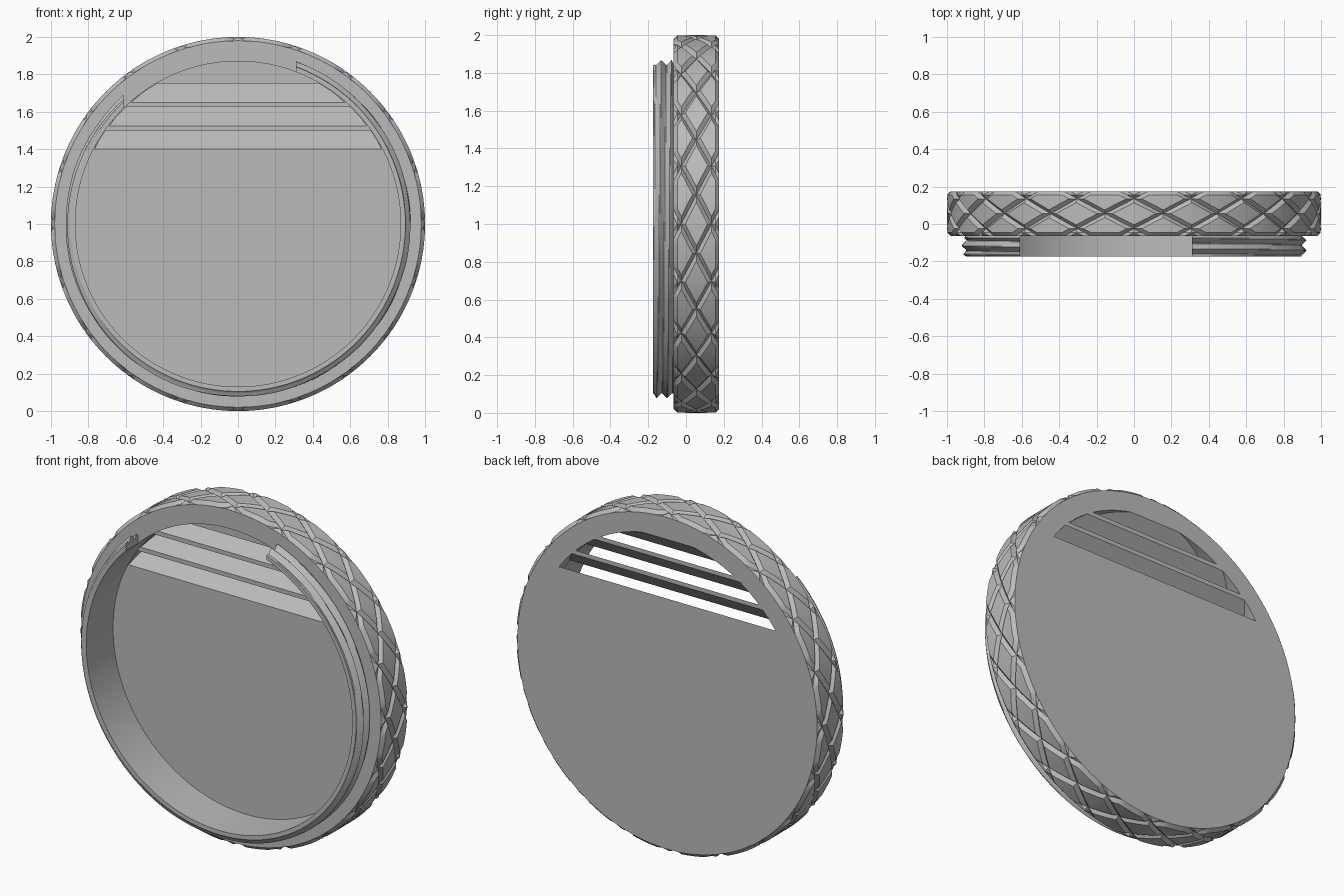
import bpy, bmesh, math
from mathutils import Vector

if "Cube" in bpy.data.objects:
    bpy.data.objects.remove(bpy.data.objects["Cube"], do_unlink=True)

# Main dimensions along the cap's axis (y) and radii
RIM, FRONT, FLOOR, BACK = -0.175, -0.065, 0.075, 0.175
BORE, EDGE, OUTER, CHAMFER = 0.87, 0.98, 1.0, 0.02
MID, HALF = (FRONT + BACK) / 2, (BACK - FRONT) / 2
SEGMENTS = 160

grey = bpy.data.materials.new("plain grey")
grey.use_nodes = True
grey.diffuse_color = (0.5, 0.5, 0.5, 1)
grey.node_tree.nodes["Principled BSDF"].inputs["Base Color"].default_value = (0.5, 0.5, 0.5, 1)


def polar(r, angle, y):
    """Point around the cap axis; angle 0 is the top."""
    return Vector((r * math.sin(angle), y, 1 + r * math.cos(angle)))


def finish(name, bm, recalc=True):
    if recalc:
        bmesh.ops.recalc_face_normals(bm, faces=bm.faces[:])
    mesh = bpy.data.meshes.new(name)
    bm.to_mesh(mesh)
    bm.free()
    obj = bpy.data.objects.new(name, mesh)
    bpy.context.collection.objects.link(obj)
    mesh.materials.append(grey)
    return obj


def revolve(name, section, closed):
    """Sweep section(angle) -> [(r, y)] round the axis; open sections get flat caps."""
    bm = bmesh.new()
    rings = []
    for i in range(SEGMENTS):
        a = math.tau * i / SEGMENTS
        rings.append([bm.verts.new(polar(r, a, y)) for r, y in section(a)])
    n = len(rings[0])
    for i, ring in enumerate(rings):
        nxt = rings[(i + 1) % SEGMENTS]
        for j in range(n if closed else n - 1):
            k = (j + 1) % n
            bm.faces.new((ring[j], ring[k], nxt[k], nxt[j]))
    if not closed:
        bm.faces.new([ring[0] for ring in rings])
        bm.faces.new([ring[-1] for ring in rings])
    return finish(name, bm)


def prism(name, outline, x0, x1):
    """Extrude a (y, z) outline along x."""
    bm = bmesh.new()
    face = bm.faces.new([bm.verts.new((x0, y, z)) for y, z in outline])
    grown = bmesh.ops.extrude_face_region(bm, geom=[face])["geom"]
    verts = [g for g in grown if isinstance(g, bmesh.types.BMVert)]
    bmesh.ops.translate(bm, verts=verts, vec=(x1 - x0, 0, 0))
    return finish(name, bm)


def boolean(obj, cutter, operation):
    cutter.hide_render = True
    mod = obj.modifiers.new("cut", "BOOLEAN")
    mod.operation, mod.object, mod.solver = operation, cutter, "EXACT"
    bpy.context.view_layer.objects.active = obj
    bpy.ops.object.modifier_apply(modifier=mod.name)


def smooth(obj):
    bpy.ops.object.select_all(action="DESELECT")
    obj.select_set(True)
    bpy.context.view_layer.objects.active = obj
    bpy.ops.object.shade_smooth_by_angle(angle=math.radians(25))


# Cap body: bored front with a solid back plate
body = revolve("cap_body", lambda a: [
    (BORE, FLOOR), (BORE, FRONT), (EDGE, FRONT), (0.96, FRONT + 0.03),
    (0.96, BACK - 0.03), (EDGE, BACK)], False)

# Three slanted vents, rising to the back and trimmed to the bore
for z in (1.40, 1.525, 1.65):
    lo, hi = FLOOR - 0.01, BACK + 0.01
    vent = prism("vent_cutter", [(lo, z - 0.01), (hi, z + 0.11), (hi, z + 0.21), (lo, z + 0.09)], -1, 1)
    trim = revolve("vent_trim", lambda a: [(BORE - 0.004, FLOOR - 0.1), (BORE - 0.004, BACK + 0.1)], False)
    boolean(vent, trim, "INTERSECT")
    boolean(body, vent, "DIFFERENCE")
    for helper in (vent, trim):
        bpy.data.objects.remove(helper, do_unlink=True)
smooth(body)

# Threaded collar, with a helical V thread and a gap at the top
PITCH, STEPS = 0.055, 22


def collar_section(a):
    points = [(BORE, FRONT + 0.005), (BORE, RIM)]
    for i in range(STEPS + 1):
        y = RIM + (FRONT + 0.005 - RIM) * i / STEPS
        phase = ((y + 0.087) / PITCH + (a - math.pi / 2) / math.tau) % 1
        tip = abs(2 * phase - 1)
        fade = min(1, i / 3, (STEPS - i) / 3)
        points.append((0.895 + 0.028 * tip * fade, y))
    return points


collar = revolve("threaded_collar", collar_section, True)
gap = prism("gap_cutter", [(RIM - 0.1, 1.3), (0, 1.3), (0, 2.1), (RIM - 0.1, 2.1)], -0.61, 0.31)
boolean(collar, gap, "DIFFERENCE")
bpy.data.objects.remove(gap, do_unlink=True)
smooth(collar)

# Knurled grip: diamond lattice laid out flat, trimmed, then wrapped round the rim
COUNT, HEIGHT, GROOVE, DEPTH = 20, 0.16, 0.13, 0.02
period = math.tau / COUNT
cuts = [0] + [GROOVE + (1 - 2 * GROOVE) * i / 6 for i in range(7)] + [1]
last = len(cuts) - 2
bm = bmesh.new()


def lattice_vert(i, j, a, b):
    u, v = i + cuts[a], j + cuts[b]
    in_groove = a in (0, last + 1) or b in (0, last + 1)
    return bm.verts.new((period * (u + v + 1) / 2, HEIGHT * (u - v) / 2, -DEPTH if in_groove else 0))


for i in range(COUNT):
    for k in range(-2, 3):
        grid = [[lattice_vert(i, i - k, a, b) for b in range(last + 2)] for a in range(last + 2)]
        for a in range(last + 1):
            for b in range(last + 1):
                q = [grid[a][b], grid[a + 1][b], grid[a + 1][b + 1], grid[a][b + 1]]
                if a in (0, last) and b in (0, last):
                    # keep the crease of crossing grooves clean
                    if a != b:
                        q = q[1:] + q[:1]
                    bm.faces.new((q[0], q[1], q[2]))
                    bm.faces.new((q[0], q[2], q[3]))
                else:
                    bm.faces.new(q)
for offset, trim_off in ((HALF, True), (HALF - CHAMFER, False)):
    for side in (-1, 1):
        bmesh.ops.bisect_plane(bm, geom=bm.verts[:] + bm.edges[:] + bm.faces[:], dist=1e-6,
                               plane_co=(0, side * offset, 0), plane_no=(0, side, 0),
                               clear_outer=trim_off)
for v in bm.verts:
    angle, y, sink = v.co
    v.co = polar(min(OUTER + sink, EDGE + max(0, HALF - abs(y))), angle, MID + y)
bmesh.ops.remove_doubles(bm, verts=bm.verts[:], dist=1e-4)
bmesh.ops.recalc_face_normals(bm, faces=bm.faces[:])
centre = Vector((0, MID, 1))
if sum(f.normal.dot(f.calc_center_median() - centre) for f in bm.faces) < 0:
    bmesh.ops.reverse_faces(bm, faces=bm.faces[:])
smooth(finish("knurled_grip", bm, recalc=False))
